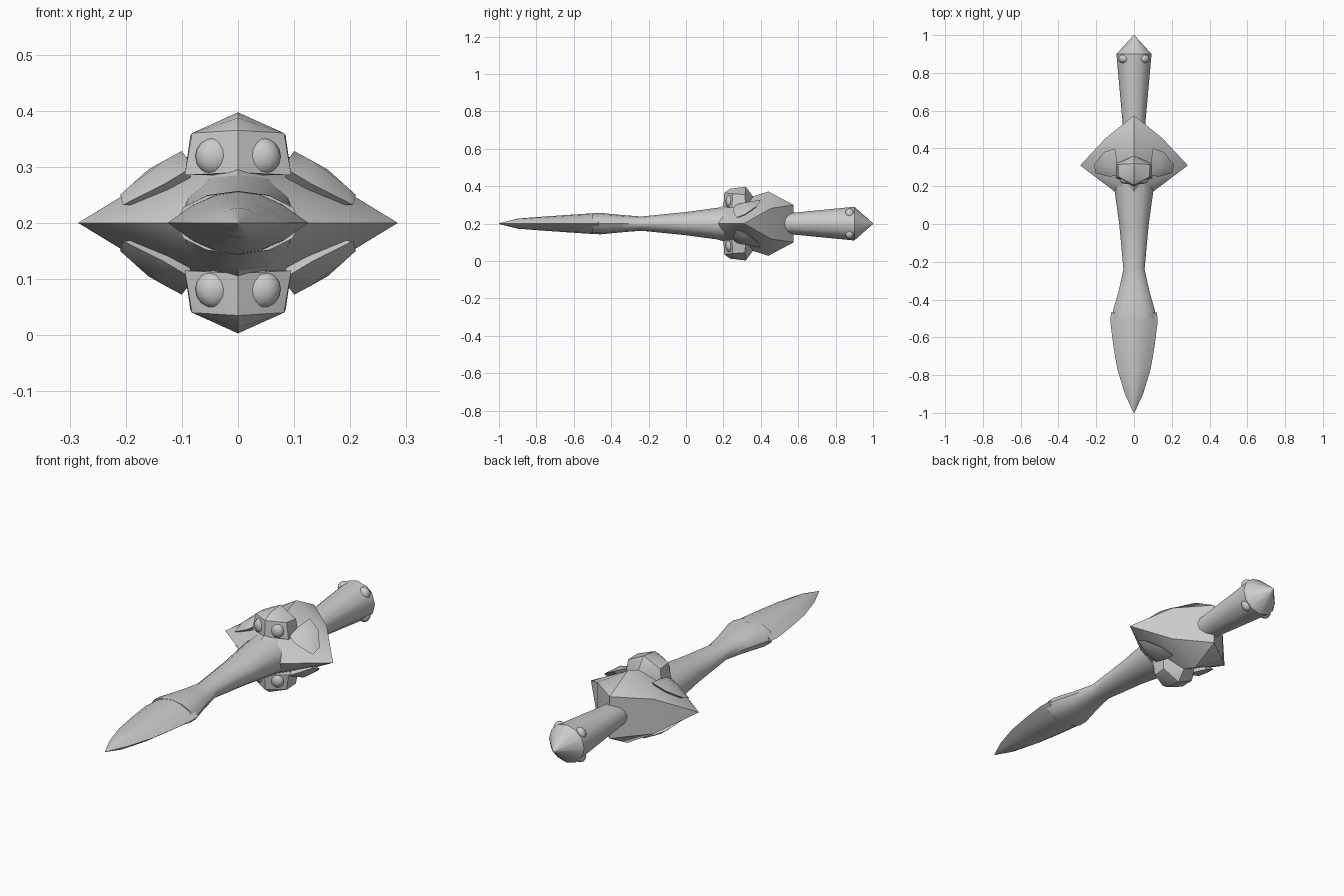
import bpy, bmesh, math
from mathutils import Vector

if "Cube" in bpy.data.objects:
    bpy.data.objects.remove(bpy.data.objects["Cube"])

CZ = 0.2  # height of the long axis
steel = bpy.data.materials.new("grey steel")
steel.diffuse_color = (0.6, 0.6, 0.6, 1)
steel.use_nodes = True
steel.node_tree.nodes["Principled BSDF"].inputs["Base Color"].default_value = steel.diffuse_color


def finish(name, bm, angle=32):
    bmesh.ops.remove_doubles(bm, verts=bm.verts[:], dist=1e-5)
    bmesh.ops.recalc_face_normals(bm, faces=bm.faces[:])
    me = bpy.data.meshes.new(name)
    bm.to_mesh(me)
    bm.free()
    me.materials.append(steel)
    ob = bpy.data.objects.new(name, me)
    bpy.context.collection.objects.link(ob)
    bpy.ops.object.select_all(action='DESELECT')
    bpy.context.view_layer.objects.active = ob
    ob.select_set(True)
    bpy.ops.object.shade_smooth_by_angle(angle=math.radians(angle))
    return ob


def ellipse(n, start=0.0):
    return [(math.cos(start + i * math.tau / n), math.sin(start + i * math.tau / n)) for i in range(n)]


def loft(name, section, stations, angle=32):
    """Skin a section along y; each station is (y, half width, half height)."""
    bm = bmesh.new()
    rings = [[bm.verts.new((x * w, y, CZ + z * h)) for x, z in section] for y, w, h in stations]
    n = len(section)
    for a, b in zip(rings, rings[1:]):
        for i in range(n):
            j = (i + 1) % n
            bm.faces.new((a[i], a[j], b[j], b[i]))
    bm.faces.new(rings[0])
    bm.faces.new(rings[-1])
    return finish(name, bm, angle)


# Blade: lens section with sharp side edges
lens = [(x, 1 - x * x) for x in (1, .66, .33, 0, -.33, -.66)]
lens += [(-x, -z) for x, z in lens]
loft("blade", lens, [(-1, .002, .002), (-.9, .048, .027), (-.77, .088, .037),
                     (-.64, .11, .046), (-.52, .125, .054), (-.47, .122, .057), (-.465, .09, .04)], 40)

# Neck between blade and guard
loft("neck", ellipse(12), [(-.5, .112, .056), (-.455, .11, .057), (-.35, .08, .047), (-.24, .056, .038),
                           (0, .078, .062), (.17, .102, .085), (.3, .11, .1)], 40)

# Grip with faceted pommel end
loft("grip", ellipse(12), [(.45, .056, .05), (.53, .06, .054), (.9, .093, .09), (1, .002, .002)], 40)

# Guard: winged wedge, built for one quarter and mirrored
bm = bmesh.new()
W, M, B = (.285, .31, 0), (.15, .455, .082), (0, .575, .1)
T, C, F, G = (0, .44, .172), (0, .575, 0), (0, .17, .085), (.1, .17, 0)
M0 = (.15, .455, 0)
for sx in (1, -1):
    for sz in (1, -1):
        for f in ((W, M, T), (M, B, T), (W, M0, M), (M0, C, B, M), (W, T, F), (W, F, G), (G, F, (0, .17, 0))):
            bm.faces.new([bm.verts.new((x * sx, y, CZ + z * sz)) for x, y, z in f])
finish("guard", bm, 30)

# Raised ribs on the four front slopes of the guard
for sx, side in ((1, "right"), (-1, "left")):
    for sz, level in ((1, "upper"), (-1, "lower")):
        bm = bmesh.new()
        pts = [(.08, .26, .1), (.1, .4, .128), (.16, .38, .095), (.21, .315, .05), (.205, .27, .032),
               (.13, .25, .07), (.13, .31, .112), (.19, .30, .068), (.1, .32, .03)]
        for x, y, z in pts:
            bm.verts.new((x * sx, y, CZ + z * sz))
        bmesh.ops.convex_hull(bm, input=bm.verts[:])
        finish(f"{level}_{side}_guard_rib", bm, 45)

# Faceted studs above and below the guard
for sz, level in ((1, "upper"), (-1, "lower")):
    bm = bmesh.new()
    base = [(0, .2, .09), (.095, .245, .085), (.095, .32, .085), (0, .365, .085)]
    mid = [(0, .205, .165), (.082, .25, .16), (.085, .315, .155), (0, .362, .14)]
    for x, y, z in base + mid + [(0, .235, .187), (0, .32, .197)]:
        for sx in (1, -1):
            bm.verts.new((x * sx, y, CZ + z * sz))
    bmesh.ops.remove_doubles(bm, verts=bm.verts[:], dist=1e-5)
    bmesh.ops.convex_hull(bm, input=bm.verts[:])
    finish(f"{level}_stud", bm, 30)


def bump(name, centre, scale):
    bm = bmesh.new()
    bmesh.ops.create_uvsphere(bm, u_segments=12, v_segments=8, radius=1)
    for v in bm.verts:
        v.co = Vector(centre) + Vector(a * s for a, s in zip(v.co, scale))
    finish(name, bm, 60)


# Small rounded bumps on studs and pommel
for sx, side in ((1, "right"), (-1, "left")):
    for sz, level in ((1, "upper"), (-1, "lower")):
        bump(f"{level}_{side}_stud_bump", (.042 * sx, .235, CZ + .118 * sz), (.034, .024, .034))
        bump(f"{level}_{side}_pommel_bump", (.052 * sx, .875, CZ + .052 * sz), (.03, .025, .03))
